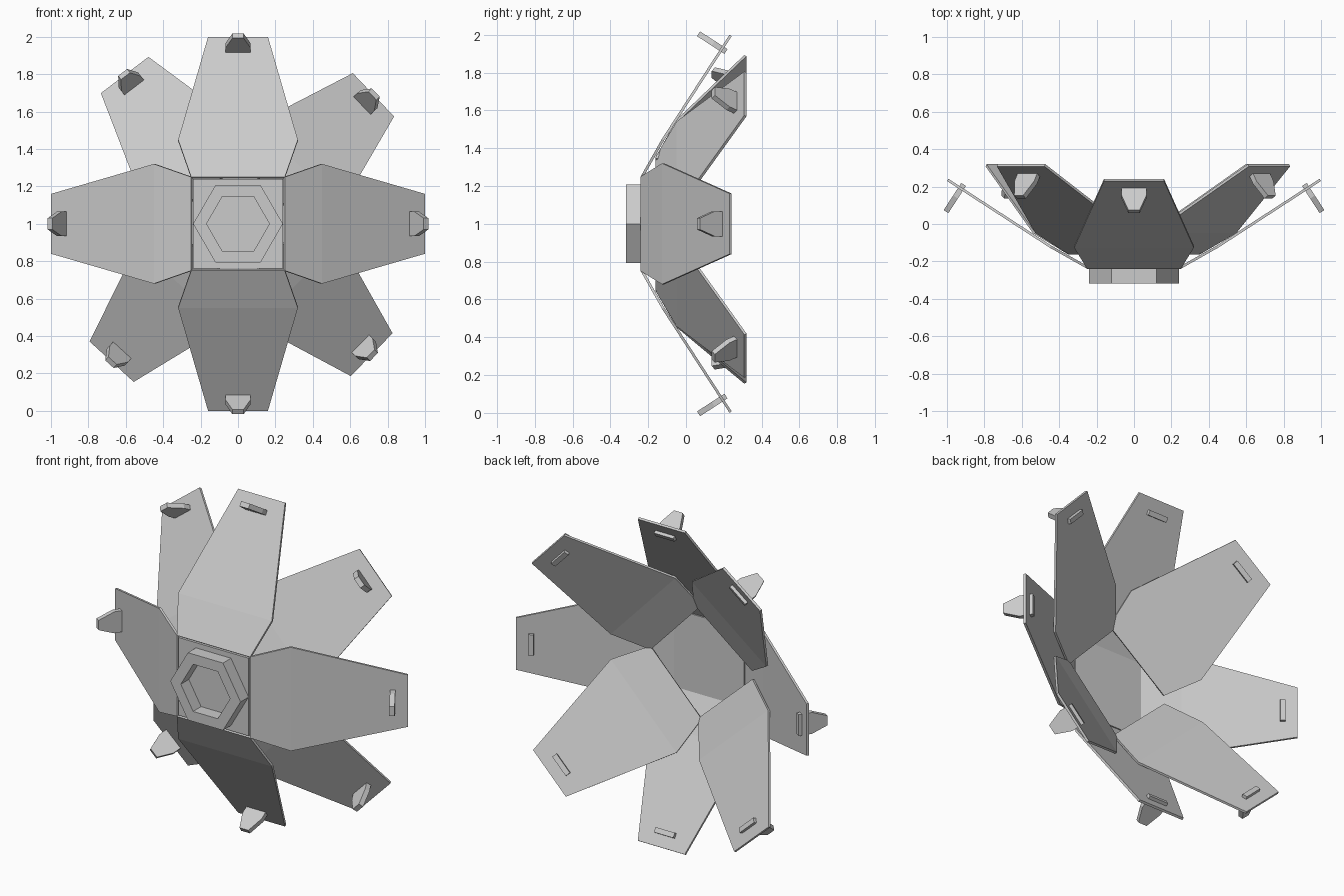
import bpy, bmesh, math
from mathutils import Vector, Matrix

if "Cube" in bpy.data.objects:
    bpy.data.objects.remove(bpy.data.objects["Cube"])

CZ = 1.0


def add_object(name, verts, faces, matrix=None):
    mesh = bpy.data.meshes.new(name)
    mesh.from_pydata([tuple(v) for v in verts], [], faces)
    bm = bmesh.new()
    bm.from_mesh(mesh)
    if matrix:
        bm.transform(matrix)
    bmesh.ops.recalc_face_normals(bm, faces=bm.faces)
    bm.to_mesh(mesh)
    bm.free()
    ob = bpy.data.objects.new(name, mesh)
    bpy.context.collection.objects.link(ob)
    return ob


def prism(name, profile, offset, matrix=None):
    """Solid between a planar profile and its copy moved by offset."""
    n = len(profile)
    verts = [Vector(p) for p in profile] + [Vector(p) + Vector(offset) for p in profile]
    faces = [list(range(n)), list(range(n, 2 * n))]
    faces += [[i, (i + 1) % n, n + (i + 1) % n, n + i] for i in range(n)]
    return add_object(name, verts, faces, matrix)


def hexagon(radius, y):
    return [Vector((radius * math.cos(math.radians(60 * i)), y,
                    CZ + radius * math.sin(math.radians(60 * i)))) for i in range(6)]


# square centre plate
s = 0.24
prism("centre_plate", [(-s, -0.24, CZ - s), (s, -0.24, CZ - s),
                       (s, -0.24, CZ + s), (-s, -0.24, CZ + s)], (0, 0.016, 0))

# raised hexagonal rim with an open recess
loops = [hexagon(0.24, -0.24), hexagon(0.24, -0.318),
         hexagon(0.168, -0.318), hexagon(0.168, -0.24)]
faces = [[a * 6 + i, a * 6 + (i + 1) % 6, (a + 1) % 4 * 6 + (i + 1) % 6, (a + 1) % 4 * 6 + i]
         for a in range(4) for i in range(6)]
add_object("hex_rim", [v for lp in loops for v in lp], faces)

# petal cross stations: distance from centre, depth, half width
STATIONS = [(0.25, -0.24, 0.25), (0.45, -0.127, 0.32), (1.0, 0.23, 0.16)]
OUT = Vector((0, 0.544, 0.839))       # along the outer petal
BACK = Vector((0, 0.839, -0.544))     # petal normal, to the rear
SIDE = Vector((1, 0, 0))


def petal(name, angle, shift):
    # petal points up before it is turned about the y axis
    m = (Matrix.Translation((0, shift, CZ)) @
         Matrix.Rotation(math.radians(90 - angle), 4, 'Y'))
    front = [Vector((sx * w, y, r)) for r, y, w in STATIONS for sx in (-1, 1)]
    verts = front + [v + BACK * 0.014 for v in front]
    faces = [[0, 1, 3, 2], [2, 3, 5, 4], [6, 7, 9, 8], [8, 9, 11, 10]]
    rim = [0, 1, 3, 5, 4, 2]
    faces += [[a, b, b + 6, a + 6] for a, b in zip(rim, rim[1:] + rim[:1])]
    add_object(name + "_petal", verts, faces, m)
    # tapered tab standing through the petal near its tip
    base = Vector((0, 0.182, 0.93))
    outline = [(-0.03, -0.138), (0.03, -0.138), (0.066, -0.045), (0.066, 0.035),
               (-0.066, 0.035), (-0.066, -0.045)]
    prof = [base + SIDE * u + BACK * v - OUT * 0.015 for u, v in outline]
    prism(name + "_tab", prof, OUT * 0.03, m)


for name, angle in (("right", 0), ("top", 90), ("left", 180), ("bottom", 270)):
    petal(name, angle, 0.0)

# rear row of petals, set slightly unevenly
for name, angle in (("upper_right", 43.6), ("upper_left", 127.3),
                    ("lower_left", 227.5), ("lower_right", 315.6)):
    petal(name, angle, 0.078)
